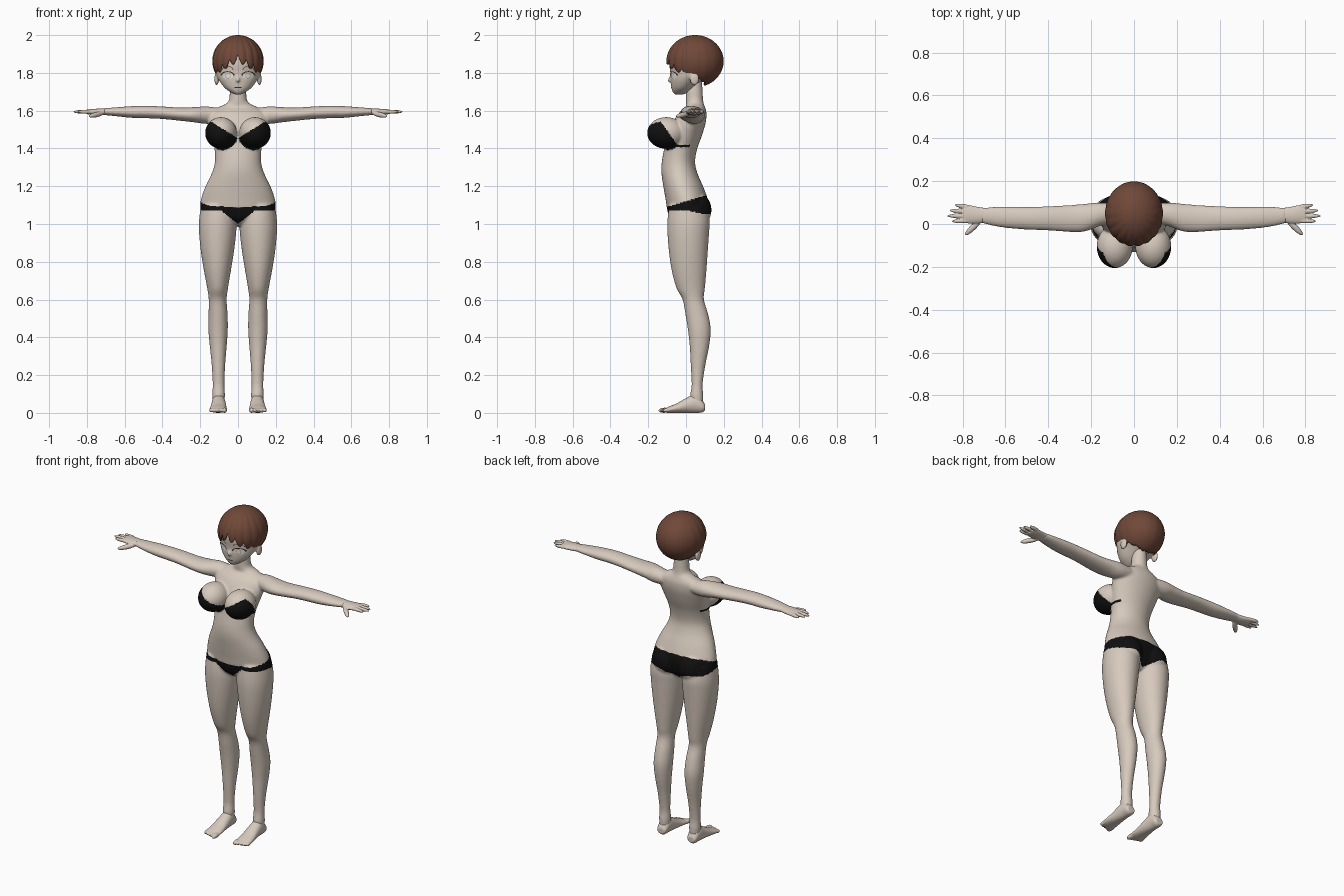
import bpy, bmesh
from math import sin, cos, pi, radians
from mathutils import Vector, Matrix
from mathutils.bvhtree import BVHTree

if "Cube" in bpy.data.objects:
    bpy.data.objects.remove(bpy.data.objects["Cube"])


def material(name, rgb, rough=0.6):
    m = bpy.data.materials.new(name)
    m.use_nodes = True
    m.diffuse_color = (*rgb, 1)
    shader = m.node_tree.nodes["Principled BSDF"]
    shader.inputs["Base Color"].default_value = (*rgb, 1)
    shader.inputs["Roughness"].default_value = rough
    return m


SKIN = material("skin", (0.68, 0.59, 0.51))
BLACK = material("black fabric", (0.005, 0.005, 0.005))
HAIR = material("brown hair", (0.16, 0.065, 0.04))
WHITE = material("eye white", (0.85, 0.83, 0.8))
IRIS = material("pale brown iris", (0.5, 0.38, 0.3))
LASH = material("dark lash", (0.05, 0.025, 0.02))


def smooth_rows(rows, steps=4):
    """Catmull-Rom interpolation between cross-section rows."""
    out = []
    for i in range(len(rows) - 1):
        a, b, c, d = (rows[max(i - 1, 0)], rows[i], rows[i + 1],
                      rows[min(i + 2, len(rows) - 1)])
        for k in range(steps):
            t = k / steps
            out.append([q + t * ((r - p) + t * ((2*p - 5*q + 4*r - s) + t * (3*(q - r) + s - p))) / 2
                        for p, q, r, s in zip(a, b, c, d)])
    return out + [rows[-1]]


def loft(bm, rows, axis, side=1, n=40):
    """Oval rings along an axis; row = position, then low/high of the other two axes."""
    u, v = [k for k in range(3) if k != axis]
    rings = []
    for t, u0, u1, v0, v1 in smooth_rows(rows):
        ring = []
        for k in range(n):
            a = 2 * pi * k / n
            co = Vector()
            co[axis] = t
            co[u] = (u0 + u1) / 2 + (u1 - u0) / 2 * cos(a)
            co[v] = (v0 + v1) / 2 + (v1 - v0) / 2 * sin(a)
            co.x *= side
            ring.append(bm.verts.new(co))
        rings.append(ring)
    for p, q in zip(rings, rings[1:]):
        for k in range(n):
            bm.faces.new((p[k], p[(k + 1) % n], q[(k + 1) % n], q[k]))
    bm.faces.new(rings[0])
    bm.faces.new(rings[-1])


def ball(bm, centre, radii):
    m = Matrix.Translation(centre) @ Matrix.Diagonal((*radii, 1))
    bmesh.ops.create_icosphere(bm, subdivisions=4, radius=1, matrix=m)


def digit(bm, a, b, r):
    """Long rounded finger or toe between two points."""
    a, b = Vector(a), Vector(b)
    turn = (b - a).to_track_quat('Z', 'Y').to_matrix().to_4x4()
    m = Matrix.Translation((a + b) / 2) @ turn @ Matrix.Diagonal((r, r, (b - a).length / 2, 1))
    bmesh.ops.create_icosphere(bm, subdivisions=3, radius=1, matrix=m)


def finish(name, bm, mats, weld=0):
    if weld:
        bmesh.ops.remove_doubles(bm, verts=bm.verts[:], dist=weld)
    bmesh.ops.recalc_face_normals(bm, faces=bm.faces[:])
    me = bpy.data.meshes.new(name)
    bm.to_mesh(me)
    bm.free()
    ob = bpy.data.objects.new(name, me)
    bpy.context.collection.objects.link(ob)
    for m in mats:
        me.materials.append(m)
    me.shade_smooth()
    return ob


def fuse(name, bm, mats, voxel, rounds):
    """Merge overlapping volumes into one smooth skin."""
    ob = finish(name, bm, [])
    rem = ob.modifiers.new("merge", 'REMESH')
    rem.mode, rem.voxel_size = 'VOXEL', voxel
    soft = ob.modifiers.new("soften", 'SMOOTH')
    soft.factor, soft.iterations = 0.5, rounds
    dg = bpy.context.evaluated_depsgraph_get()
    me = bpy.data.meshes.new_from_object(ob.evaluated_get(dg))
    ob.modifiers.clear()
    ob.data = me
    me.materials.clear()
    for m in mats:
        me.materials.append(m)
    me.shade_smooth()
    return ob


# Body: torso, neck, legs and arms fused together
torso = [(z, -w, w, f, b) for z, w, f, b in (
    (.99, .06, -.04, .06), (1.03, .15, -.085, .1), (1.08, .197, -.1, .115), (1.13, .196, -.108, .115),
    (1.2, .172, -.12, .09), (1.27, .138, -.13, .06), (1.33, .122, -.128, .048), (1.4, .125, -.115, .06),
    (1.47, .142, -.1, .085), (1.54, .158, -.07, .105), (1.59, .15, -.035, .108), (1.62, .1, 0, .1),
    (1.645, .053, 0, .092), (1.7, .043, 0, .088), (1.76, .04, .005, .085))]
leg = [(1.1, .02, .196, -.09, .11), (1.02, .008, .206, -.098, .125), (.95, .01, .206, -.098, .122),
       (.85, .022, .196, -.09, .115), (.75, .038, .18, -.075, .108), (.66, .053, .163, -.05, .1),
       (.6, .06, .155, -.018, .095), (.52, .055, .156, -.003, .118), (.44, .054, .157, .01, .131),
       (.35, .06, .149, .02, .122), (.25, .068, .139, .025, .102), (.15, .072, .134, .03, .088),
       (.09, .069, .136, .022, .092), (.03, .075, .13, .03, .09)]
arm = [(.08, .01, .095, 1.54, 1.61), (.16, -.01, .1, 1.53, 1.622), (.23, -.035, .094, 1.538, 1.619),
       (.3, -.037, .088, 1.546, 1.616), (.4, -.03, .083, 1.556, 1.622), (.48, -.027, .08, 1.56, 1.626),
       (.56, -.022, .081, 1.562, 1.624), (.64, -.012, .08, 1.57, 1.618), (.71, .004, .076, 1.577, 1.613)]
CHEST, CHEST_R = Vector((.09, -.105, 1.482)), Vector((.084, .101, .084))
bm = bmesh.new()
loft(bm, torso, 2, n=56)
for s in (1, -1):
    loft(bm, leg, 2, s)
    loft(bm, arm, 0, s)
    ball(bm, (s * CHEST.x, CHEST.y, CHEST.z), CHEST_R)
    ball(bm, (s * .088, .048, 1.075), (.085, .087, .095))
body = fuse("body", bm, [SKIN, BLACK], .006, 8)


def is_fabric(p):
    x, y, z = abs(p.x), p.y, p.z
    # briefs: band rising to the back, narrowing to the middle below
    edge = .072 if y < 0 else .072 - .02 * min(1, y / .1)
    if 1 + edge * min(1, x / .09) < z < 1.12 + .3 * y and x < .25:
        return True
    # cups: cut by a slanting top line and a slanting side line
    d = Vector((x, y, z)) - CHEST
    near = sum((d[i] / CHEST_R[i]) ** 2 for i in range(3)) < 1.2
    if near and z < 1.5 + .62 * (x - .075) and y < -.04 - .71 * (z - 1.41):
        return True
    # short side strap
    return abs(z - 1.413) < .008 and -.1 < y < .02 and .09 < x < .2


for f in body.data.polygons:
    f.material_index = int(is_fabric(f.center))

# Hands and feet
palm = [(.69, .008, .074, 1.579, 1.611), (.73, .002, .08, 1.575, 1.611),
        (.77, .002, .088, 1.577, 1.609), (.8, .008, .086, 1.582, 1.606)]
foot = [(.1, .08, .126, .012, .045), (.085, .071, .134, .002, .07), (.05, .067, .138, 0, .1),
        (0, .063, .142, 0, .078), (-.05, .06, .148, 0, .05), (-.09, .058, .151, 0, .034),
        (-.115, .062, .147, .002, .022)]
for s, label in ((1, "left"), (-1, "right")):
    bm = bmesh.new()
    loft(bm, palm, 0, s)
    for y, spread, tip in ((.015, -.002, .85), (.036, .002, .872), (.057, .006, .862), (.077, .012, .837)):
        digit(bm, (s * .755, y, 1.595), (s * tip, y + spread, 1.594), .0105)
    digit(bm, (s * .71, .025, 1.588), (s * .788, -.052, 1.57), .014)
    fuse(label + "_hand", bm, [SKIN], .003, 3)
    bm = bmesh.new()
    loft(bm, foot, 1, s)
    for k in range(5):
        x, r = .072 + .0175 * k, .014 if k == 0 else .0105
        digit(bm, (s * x, -.085, .016), (s * x, -.146 + .006 * k, .012), r)
    fuse(label + "_foot", bm, [SKIN], .004, 2)

# Head with nose and ears
skull = [(z, -w, w, f, b) for z, w, f, b in (
    (1.685, .012, -.055, -.02), (1.695, .035, -.068, .01), (1.72, .07, -.077, .04),
    (1.76, .1, -.082, .085), (1.8, .118, -.083, .14), (1.86, .123, -.088, .155),
    (1.92, .108, -.07, .15), (1.97, .05, 0, .1))]
bm = bmesh.new()
loft(bm, skull, 2, n=48)
digit(bm, (0, -.07, 1.79), (0, -.092, 1.75), .011)
for s in (1, -1):
    ball(bm, (s * .113, .045, 1.768), (.012, .024, .034))
head = fuse("head", bm, [SKIN], .005, 4)
face = bmesh.new()
face.from_mesh(head.data)
surface = BVHTree.FromBMesh(face)
face.free()


def patch(name, shape, mat, lift, nu=28, nv=4):
    """Thin plate laid on the face; shape(u, v) gives x and z."""
    bm = bmesh.new()
    grid = []
    for i in range(nu + 1):
        row = []
        for j in range(nv + 1):
            x, z = shape(i / nu, j / nv)
            hit = surface.ray_cast(Vector((x, -1, z)), Vector((0, 1, 0)))[0]
            row.append(bm.verts.new((x, (hit.y if hit else -.05) - lift, z)))
        grid.append(row)
    for p, q in zip(grid, grid[1:]):
        for j in range(nv):
            bm.faces.new((p[j], p[j + 1], q[j + 1], q[j]))
    return finish(name, bm, [mat], .0001)


# Painted face details
def oval(cx, cz, rx, rz, inner=0, outer=1, turn=2 * pi):
    def shape(u, v):
        r = inner + (outer - inner) * v
        return cx + rx * r * cos(turn * u), cz + rz * r * sin(turn * u)
    return shape


for s, label in ((1, "left"), (-1, "right")):
    patch(label + "_eye", oval(s * .055, 1.785, .028, .019), WHITE, .0015)
    patch(label + "_iris", oval(s * .053, 1.785, .014, .017, .75), IRIS, .0025)
    patch(label + "_upper_lash", oval(s * .055, 1.785, .03, .019, 1, 1.25, pi), LASH, .003)
    patch(label + "_eyebrow", oval(s * .055, 1.815, .03, .02, .9, 1.05, pi), HAIR, .002)
patch("mouth", lambda u, v: ((u - .5) * .036, 1.722 + (v - .5) * .004), LASH, .0015)

# Hair: grooved cap, short at the brow and long at the nape, with pointed locks
bm = bmesh.new()
cols, rows = 216, 26
grid = []
for i in range(cols + 1):
    a = 2 * pi * i / cols - pi
    front = max(0, cos(a * .75))
    lock = abs(sin(8.5 * a + .6 * sin(a)))
    end = radians(84 + 74 * min(1, abs(a) / radians(150)) + 13 * (lock - .5) * (.25 + front))
    line = []
    for j in range(rows + 1):
        p = end * j / rows
        r = 1 + .03 * (lock - .6) * (.15 + front) * sin(p) ** 2
        line.append(bm.verts.new((.135 * r * sin(p) * sin(a), .048 - .151 * r * sin(p) * cos(a),
                                  1.862 + .138 * r * cos(p))))
    grid.append(line)
for p, q in zip(grid, grid[1:]):
    for j in range(rows):
        bm.faces.new((p[j], p[j + 1], q[j + 1], q[j]))
hair = finish("hair", bm, [HAIR], .0002)
thick = hair.modifiers.new("thickness", 'SOLIDIFY')
thick.thickness, thick.offset = .01, -1
